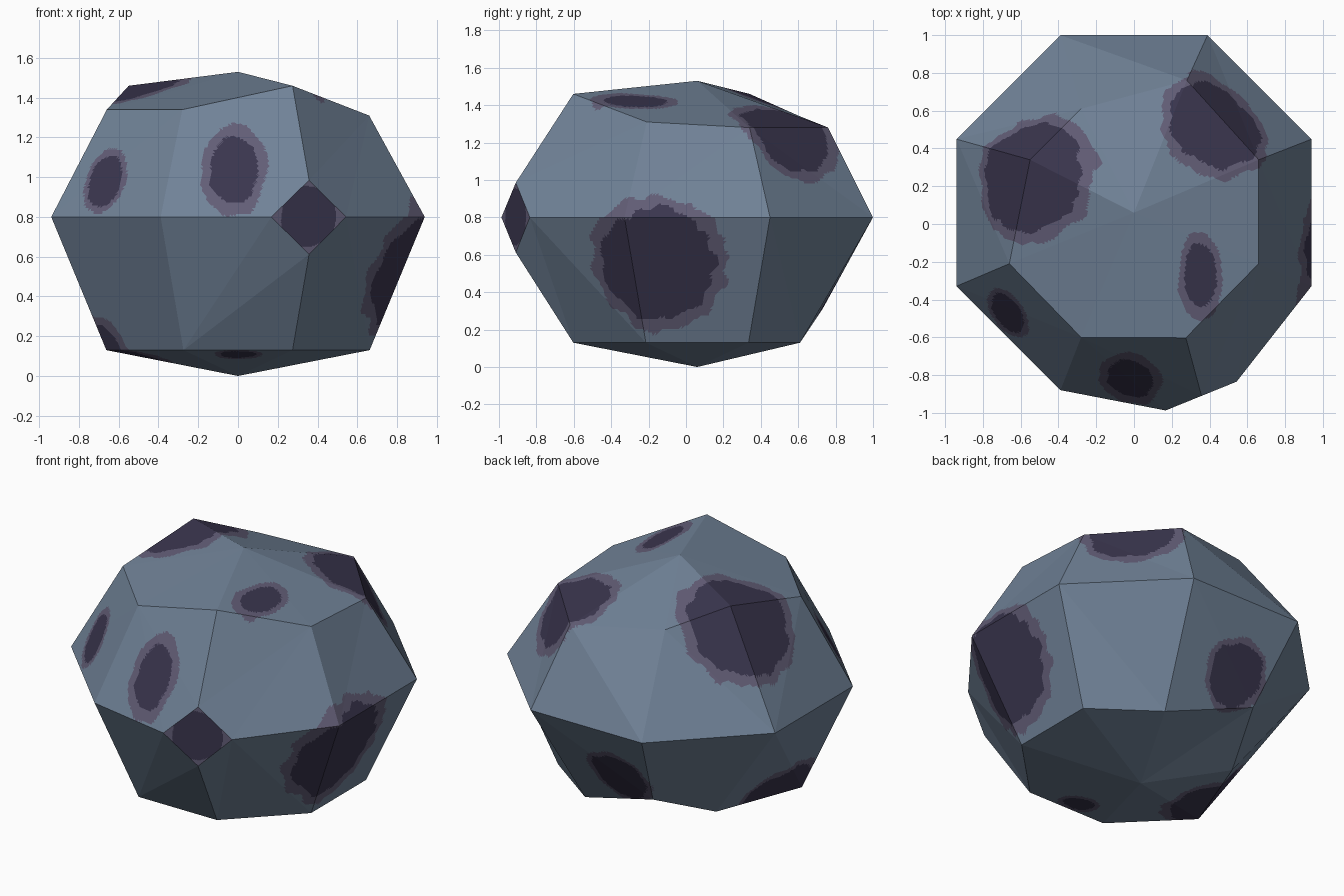
import bpy, bmesh, math
from mathutils import Vector, noise

if "Cube" in bpy.data.objects:
    bpy.data.objects.remove(bpy.data.objects["Cube"])

# ---- colours -------------------------------------------------------------
def material(name, rgb):
    m = bpy.data.materials.new(name)
    m.diffuse_color = (*rgb, 1)
    m.use_nodes = True
    m.node_tree.nodes["Principled BSDF"].inputs["Base Color"].default_value = m.diffuse_color
    return m

STONE, CORE, RIM = 0, 1, 2
mats = [material("blue grey stone", (0.162, 0.223, 0.309)),
        material("dark crater", (0.042, 0.036, 0.076)),
        material("purple crater rim", (0.122, 0.109, 0.181))]

# ---- eight-sided rock: three rings and two poles, some corners dented ------
CY = 0.06
bm = bmesh.new()

def ring(radius, z, moved):
    verts = []
    for k in range(8):
        a = math.radians(22.5 + 45 * k)
        p = (radius * math.cos(a), CY + radius * math.sin(a), z)
        verts.append(bm.verts.new(moved.get(k, p)))
    return verts

low = ring(0.717, 0.13, {1: (0.28, 0.61, 0.13), 2: (-0.28, 0.73, 0.31),
                         3: (-0.45, 0.34, 0.13)})
mid = ring(1.017, 0.80, {6: (0.39, -1.03, 0.80)})
top = ring(0.717, 1.46, {0: (0.66, 0.34, 1.28), 1: (0.28, 0.76, 1.28),
                         2: (-0.28, 0.61, 1.34), 3: (-0.55, 0.34, 1.46),
                         4: (-0.66, -0.21, 1.34), 5: (-0.28, -0.60, 1.34),
                         7: (0.66, -0.21, 1.31)})
south = bm.verts.new((0, CY, 0))
north = bm.verts.new((0, CY, 1.53))
for k in range(8):
    j = (k + 1) % 8
    bm.faces.new((south, low[j], low[k]))
    bm.faces.new((low[k], low[j], mid[j], mid[k]))
    bm.faces.new((mid[k], mid[j], top[j], top[k]))
    bm.faces.new((top[k], top[j], north))

# ---- slice off the front right corner, leaving a diamond facet -------------
cut = bmesh.ops.bisect_plane(bm, geom=bm.verts[:] + bm.edges[:] + bm.faces[:],
                             plane_co=(0.355, -0.911, 0.8),
                             plane_no=(0.376, -0.927, 0), clear_outer=True)
rim_edges = [e for e in cut["geom_cut"] if isinstance(e, bmesh.types.BMEdge)]
for f in bmesh.ops.contextual_create(bm, geom=rim_edges)["faces"]:
    f.material_index = CORE

# crease running across the lower front face
def nearest(p):
    return min(bm.verts, key=lambda v: (v.co - Vector(p)).length)

bmesh.ops.connect_verts(bm, verts=[nearest((0.355, -0.90, 0.6)),
                                   nearest((-0.28, -0.60, 0.13))])
bmesh.ops.recalc_face_normals(bm, faces=bm.faces[:])

# ---- fine flat grid on every facet so crater patches can be painted --------
bmesh.ops.triangulate(bm, faces=bm.faces[:])
bmesh.ops.subdivide_edges(bm, edges=bm.edges[:], cuts=36, use_grid_fill=True)

# craters: centre, core radii, rim size relative to core
craters = [
    ((-0.02, -0.83, 1.04), (0.12, 0.22, 0.19), 1.38),   # upper front
    ((-0.67, -0.47, 0.98), (0.10, 0.14, 0.16), 1.25),   # upper front left
    ((-0.60, -0.05, 0.16), (0.24, 0.24, 0.24), 1.18),   # lower left
    ((0.85, -0.16, 0.54), (0.32, 0.32, 0.32), 1.20),    # lower right
    ((0.35, -0.28, 1.42), (0.085, 0.17, 0.20), 1.40),   # top
    ((0.00, -0.49, 0.11), (0.09, 0.09, 0.09), 1.35),    # underside
    ((-0.09, 0.80, 0.43), (0.18, 0.19, 0.19), 1.18),    # lower back
    ((-0.57, 0.26, 1.33), (0.33, 0.30, 0.33), 1.20),    # upper left
    ((0.44, 0.53, 1.25), (0.26, 0.26, 0.26), 1.22),     # upper back right
]
for f in bm.faces:
    p = f.calc_center_median()
    ragged = 0.13 * noise.noise(p * 11)
    if f.material_index == CORE:            # the diamond facet
        d = (p - Vector((0.355, -0.91, 0.80))).length + 0.1 * ragged
        f.material_index = CORE if d < 0.15 else RIM
        continue
    kind = STONE
    for c, r, rim in craters:
        d = math.sqrt(sum(((p[i] - c[i]) / r[i]) ** 2 for i in range(3))) + ragged
        if d < 1:
            kind = CORE
            break
        if d < rim:
            kind = RIM
    f.material_index = kind
    f.smooth = False

mesh = bpy.data.meshes.new("rock")
bm.to_mesh(mesh)
bm.free()
for m in mats:
    mesh.materials.append(m)
bpy.context.collection.objects.link(bpy.data.objects.new("rock", mesh))
